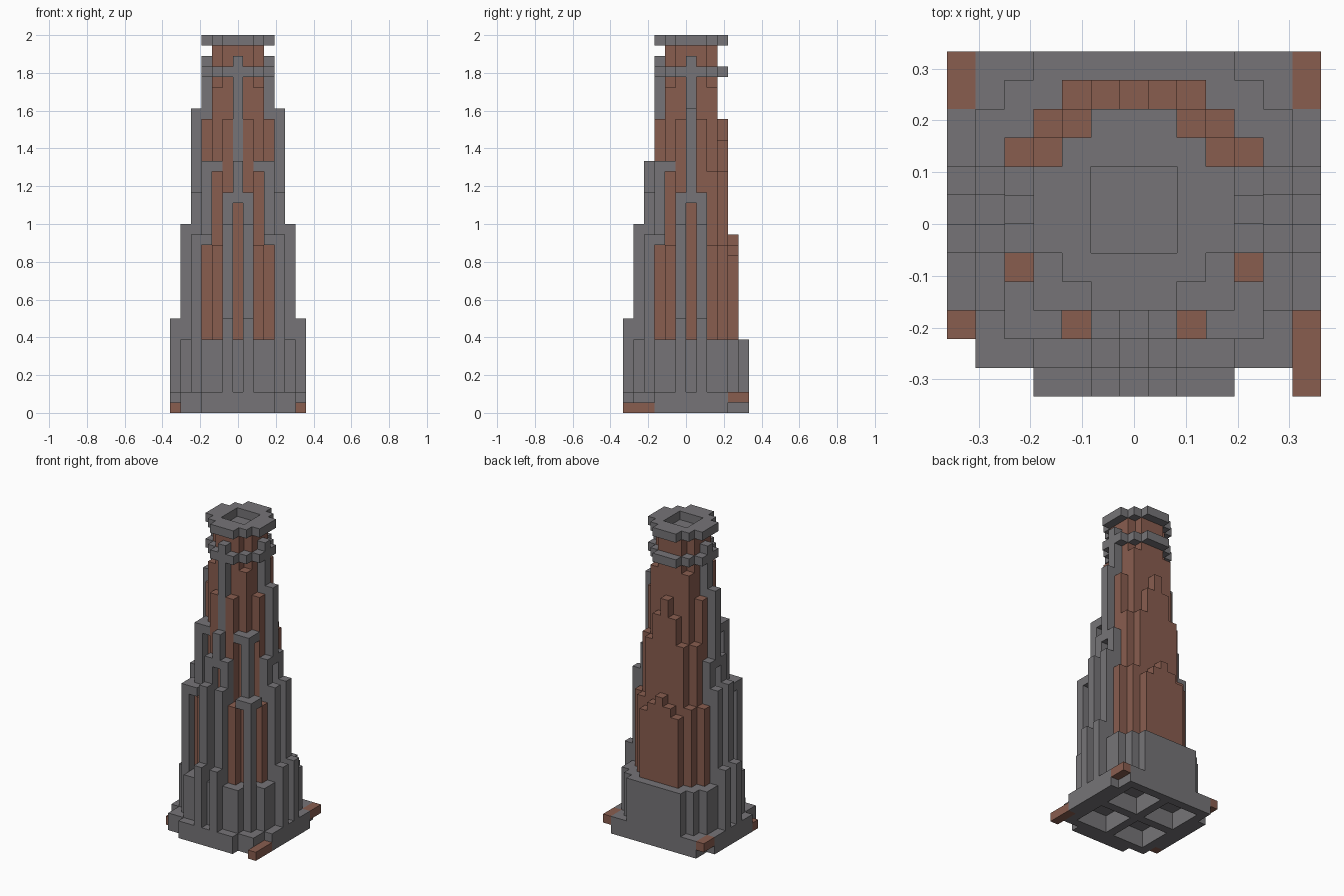
import bpy
import bmesh
from mathutils import Vector

old = bpy.data.objects.get("Cube")
if old:
    bpy.data.objects.remove(old, do_unlink=True)

UNIT = 2 / 36      # edge of one block
MID = 6            # block index of the tower axis
cells = {}         # (i, j, k) -> part name


def make_material(name, rgb):
    mat = bpy.data.materials.new(name)
    mat.use_nodes = True
    mat.diffuse_color = (*rgb, 1)
    mat.node_tree.nodes["Principled BSDF"].inputs["Base Color"].default_value = (*rgb, 1)
    return mat


STONE = make_material("grey stone", (0.18, 0.175, 0.185))
BRICK = make_material("brown brick", (0.25, 0.11, 0.078))


def fill(part, i, j, k, mirror=True):
    """Fill inclusive block ranges i, j from height k[0] up to k[1]."""
    for a in range(i[0], i[1] + 1):
        for b in range(j[0], j[1] + 1):
            for c in range(k[0], k[1]):
                cells[a, b, c] = part
                if mirror:
                    cells[2 * MID - a, b, c] = part


def column(part, i, j, bottom, top, mirror=True):
    fill(part, (i, i), (j, j), (bottom, top), mirror)


def diagonal(part, i, j, bottom, top):
    """A column and its twin reflected across the corner diagonal."""
    column(part, i, j, bottom, top)
    column(part, j, i, bottom, top)


def disc(part, rows, k):
    """Stepped round layer: rows maps distance in y to half width in x."""
    for d, half in rows.items():
        for j in {MID - d, MID + d}:
            fill(part, (MID - half, MID + half), (j, j), k)


# Base slab with stepped outline and loose bricks at its corners
fill("base_slab", (1, 11), (1, 11), (0, 2))
fill("base_slab", (0, 12), (3, 9), (0, 2))
fill("base_slab", (3, 9), (0, 0), (0, 2))
fill("corner_bricks", (12, 12), (0, 2), (0, 1), mirror=False)
column("corner_bricks", 0, 2, 0, 1, mirror=False)
fill("corner_bricks", (0, 0), (10, 11), (1, 2))

# Four hollows under the slab
for j in (2, 7):
    for i in range(2, 6):
        for b in range(j, j + 4):
            for a in (i, 2 * MID - i):
                for c in range(2):
                    cells.pop((a, b, c), None)

# Round plinth
disc("plinth", {0: 5, 1: 5, 2: 5, 3: 5, 4: 4, 5: 3}, (2, 7))

# Brick shaft
fill("brick_shaft", (4, 8), (4, 8), (7, 31))
disc("brick_shaft", {0: 2, 1: 2, 2: 1}, (31, 35))
for j in (5, 7):
    column("brick_shaft", 3, j, 7, 28)
column("brick_shaft", 5, 3, 7, 28)
for j in (3, 6):
    diagonal("brick_shaft", 3, j, 7, 20 if j == 6 else 17)
diagonal("brick_shaft", 4, 3, 7, 16)
diagonal("brick_shaft", 4, 2, 7, 16)

# Stepped brick back wall
for i, top in ((3, 16), (4, 23), (5, 26), (6, 28)):
    column("back_wall", i, 9, 7, top)
for i, top in ((4, 15), (5, 16), (6, 17)):
    column("back_wall", i, 10, 7, top)
column("back_wall", 2, 8, 7, 16)
column("back_wall", 3, 8, 7, 23)

# Paired buttresses on the front and both sides, joined by an arch and a tall rib
for out, top in enumerate((9, 18, 21)):
    column("front_buttress", 5, out, 2, top)
    for j in (5, 7):
        column("side_buttresses", out, j, 2, top)
for j in (0, 1):
    for c in range(7, 36):
        cells.pop((MID, j, c), None)
column("front_buttress", MID, 2, 20, 24)
column("front_buttress", MID, 3, 20, 34)
column("side_buttresses", 2, MID, 20, 29)
column("side_buttresses", 3, MID, 20, 34)

# Corner posts: low post with arms, then a taller one behind it
column("corner_posts", 2, 2, 7, 17)
diagonal("corner_posts", 3, 2, 16, 17)
column("corner_posts", 3, 3, 17, 24)
diagonal("corner_posts", 4, 3, 23, 24)

# Collar, crown and chimney mouth
OCTAGON = {0: 3, 1: 3, 2: 2, 3: 1}
disc("collar", OCTAGON, (32, 33))
disc("crown", OCTAGON, (35, 36))
fill("crown", (5, 7), (5, 7), (34, 35))
for i in range(5, 8):
    for j in range(5, 8):
        cells.pop((i, j, 35), None)

# Skin of each part: only the exposed block sides, merged into flat panels
AXES = [Vector(v) for v in ((1, 0, 0), (0, 1, 0), (0, 0, 1))]
BRICK_PARTS = {"corner_bricks", "brick_shaft", "back_wall"}


def build(part):
    bm = bmesh.new()
    for cell in [c for c, p in cells.items() if p == part]:
        centre = Vector(cell) + Vector((-MID, 0.5 - MID, 0.5))
        for n in range(3):
            for sign in (-1, 1):
                normal = AXES[n] * sign
                if tuple(int(v) for v in Vector(cell) + normal) in cells:
                    continue
                u, v = AXES[(n + 1) % 3] / 2, AXES[(n + 2) % 3] / 2 * sign
                mid = centre + normal / 2
                corners = (mid - u - v, mid + u - v, mid + u + v, mid - u + v)
                bm.faces.new([bm.verts.new(p * UNIT) for p in corners])
    bmesh.ops.remove_doubles(bm, verts=bm.verts[:], dist=UNIT / 50)
    bmesh.ops.dissolve_limit(bm, angle_limit=0.01, verts=bm.verts[:], edges=bm.edges[:])
    mesh = bpy.data.meshes.new(part)
    bm.to_mesh(mesh)
    bm.free()
    mesh.materials.append(BRICK if part in BRICK_PARTS else STONE)
    bpy.context.collection.objects.link(bpy.data.objects.new(part, mesh))


for name in sorted(set(cells.values())):
    build(name)
